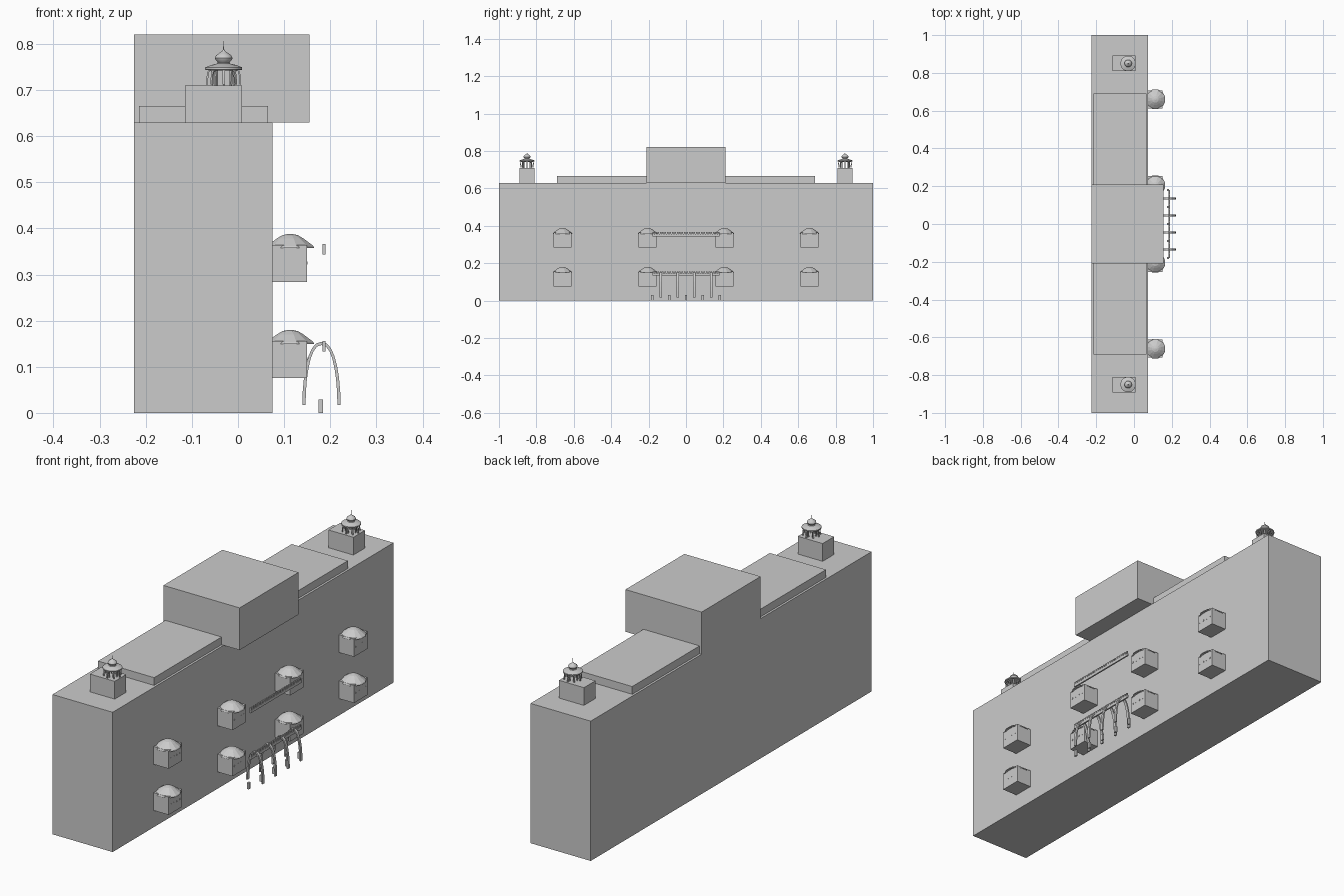
import bpy, bmesh, math
from mathutils import Matrix, Vector

if "Cube" in bpy.data.objects:
    bpy.data.objects.remove(bpy.data.objects["Cube"])


def finish(name, bm, smooth=False):
    bmesh.ops.recalc_face_normals(bm, faces=bm.faces)
    me = bpy.data.meshes.new(name)
    bm.to_mesh(me)
    bm.free()
    ob = bpy.data.objects.new(name, me)
    bpy.context.collection.objects.link(ob)
    if smooth:
        bpy.ops.object.select_all(action='DESELECT')
        ob.select_set(True)
        bpy.context.view_layer.objects.active = ob
        bpy.ops.object.shade_smooth_by_angle(angle=math.radians(40))
    return ob


def add_box(bm, x0, x1, y0, y1, z0, z1, m=Matrix()):
    c = Vector(((x0 + x1) / 2, (y0 + y1) / 2, (z0 + z1) / 2))
    s = Matrix.Diagonal((x1 - x0, y1 - y0, z1 - z0, 1))
    bmesh.ops.create_cube(bm, size=1, matrix=m @ Matrix.Translation(c) @ s)


def box(name, *d):
    bm = bmesh.new()
    add_box(bm, *d)
    return finish(name, bm)


def lathe(name, profile, x, y, sides, smooth=False):
    """Revolve a (radius, z) profile about a vertical axis."""
    bm = bmesh.new()
    rings = []
    for r, z in profile:
        rings.append([bm.verts.new((x + r * math.cos(math.tau * (i + .5) / sides),
                                    y + r * math.sin(math.tau * (i + .5) / sides), z))
                      for i in range(sides)])
    for a, b in zip(rings, rings[1:]):
        for i in range(sides):
            j = (i + 1) % sides
            bm.faces.new((a[i], a[j], b[j], b[i]))
    bm.faces.new(rings[0])
    bm.faces.new(rings[-1])
    return finish(name, bm, smooth)


def add_arch(bm, span, height, t, depth, m):
    """Rounded arch in the local xz plane, feet at z = 0."""
    n = 14
    rings = []
    for i in range(n + 1):
        a = math.pi * i / n
        c, s = math.cos(a), math.sin(a)
        ring = []
        for k in (0, t):
            px = (span / 2 - k) * math.copysign(abs(c) ** 0.85, c)
            pz = (height - k) * s
            for v in (-depth / 2, depth / 2):
                ring.append(bm.verts.new(m @ Vector((px, v, pz))))
        rings.append([ring[0], ring[1], ring[3], ring[2]])
    for a, b in zip(rings, rings[1:]):
        for i in range(4):
            j = (i + 1) % 4
            bm.faces.new((a[i], a[j], b[j], b[i]))
    bm.faces.new(rings[0])
    bm.faces.new(rings[-1])


# main masses
box("main_block", -.225, .075, -1, 1, 0, .63)
box("central_tower", -.225, .155, -.21, .21, .63, .82)

for s, side in ((-1, "left"), (1, "right")):
    # roof slabs and corner pedestals
    y0, y1 = sorted((s * .21, s * .69))
    box(f"roof_slab_{side}", -.215, .065, y0, y1, .63, .665)
    y = s * .85
    box(f"pedestal_{side}", -.115, .009, y - .041, y + .041, .63, .71)

    # open pavilion: ring of small arches and posts, eave, bulb dome, spire
    bm = bmesh.new()
    for k in range(8):
        m = Matrix.Translation((-.031, y, .712)) @ Matrix.Rotation(math.tau * k / 8, 4, 'Z')
        add_arch(bm, .018, .034, .004, .005, m @ Matrix.Translation((.029, 0, 0)))
        add_box(bm, .02, .024, -.002, .002, -.002, .034, m)
    finish(f"pavilion_arches_{side}", bm)
    lathe(f"pavilion_dome_{side}",
          [(.024, .742), (.041, .744), (.041, .749), (.028, .754), (.015, .757),
           (.013, .76), (.018, .765), (.0195, .769), (.017, .775), (.01, .78),
           (.004, .784), (.0012, .788), (.0006, .806)], -.031, y, 16, True)

# bay windows with faceted domed roofs, two storeys
for f, z in ((0, .076), (1, .284)):
    for i, y in enumerate((-.66, -.205, .205, .66)):
        box(f"bay_window_{f}_{i}", .07, .15, y - .048, y + .048, z, z + .08)
        lathe(f"bay_roof_{f}_{i}",
              [(.04, z + .078), (.054, z + .073), (.052, z + .078), (.03, z + .094),
               (.018, z + .101), (.005, z + .104)], .113, y, 12)
        bm = bmesh.new()
        for k in range(4):
            yy = y + (k - 1.5) * .022
            add_box(bm, .149, .1512, yy - .003, yy + .003, z + .038, z + .044)
        finish(f"bay_lattice_{f}_{i}", bm)

# porch arches
bm = bmesh.new()
for k in range(4):
    add_arch(bm, .083, .137, .007, .013, Matrix.Translation((.181, -.135 + .09 * k, .017)))
finish("porch_arches", bm)

# porch foot blocks
bm = bmesh.new()
for k in range(5):
    y = -.18 + .09 * k
    add_box(bm, .175, .184, y - .006, y + .006, 0, .029)
finish("porch_blocks", bm)

# toothed balcony rails
for f, z in ((0, .133), (1, .343)):
    bm = bmesh.new()
    add_box(bm, .183, .19, -.18, .18, z, z + .012)
    for k in range(28):
        y = -.175 + .35 * k / 27
        add_box(bm, .183, .19, y - .004, y + .004, z + .012, z + .023)
    finish(f"balcony_rail_{f}", bm)
